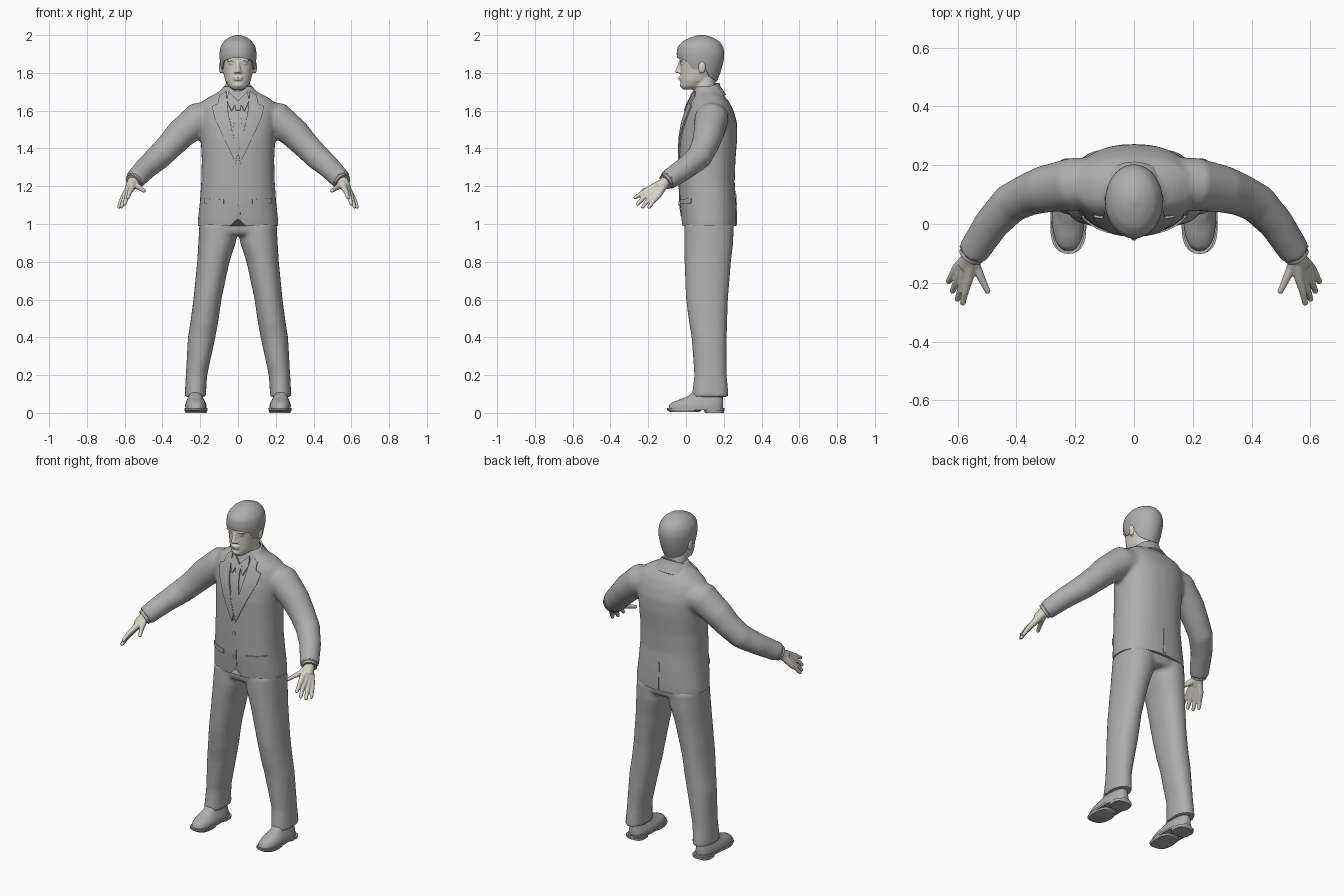
import bpy, bmesh, math
from mathutils import Vector, Matrix
from mathutils.bvhtree import BVHTree

if "Cube" in bpy.data.objects:
    bpy.data.objects.remove(bpy.data.objects["Cube"])


def material(name, rgb):
    m = bpy.data.materials.new(name)
    m.use_nodes = True
    m.diffuse_color = (*rgb, 1)
    m.node_tree.nodes["Principled BSDF"].inputs["Base Color"].default_value = (*rgb, 1)
    return m


GREY = material("suit grey", (0.42, 0.42, 0.42))
SKIN = material("pale skin", (0.66, 0.64, 0.57))


def add_object(name, bm, mat):
    bmesh.ops.recalc_face_normals(bm, faces=list(bm.faces))
    me = bpy.data.meshes.new(name)
    bm.to_mesh(me)
    bm.free()
    ob = bpy.data.objects.new(name, me)
    bpy.context.collection.objects.link(ob)
    me.materials.append(mat)
    return ob


def evaluated_mesh(ob):
    deps = bpy.context.evaluated_depsgraph_get()
    return bpy.data.meshes.new_from_object(ob.evaluated_get(deps))


def finish(ob, angle=40):
    # apply the modifiers, then smooth
    ob.data = evaluated_mesh(ob)
    ob.modifiers.clear()
    bpy.ops.object.select_all(action='DESELECT')
    ob.select_set(True)
    bpy.context.view_layer.objects.active = ob
    bpy.ops.object.shade_smooth_by_angle(angle=math.radians(angle))


def blend(ob, voxel, rounds):
    # fuse overlapping volumes into one soft skin; keep the plain lofts if that yields nothing
    m = ob.modifiers.new("fuse", 'REMESH')
    m.mode, m.voxel_size = 'VOXEL', voxel
    if len(evaluated_mesh(ob).polygons):
        s = ob.modifiers.new("soften", 'SMOOTH')
        s.factor, s.iterations = 0.5, rounds
    else:
        ob.modifiers.clear()


def loft(bm, rings, n=32, p=2.0, caps=True):
    # each ring is centre, half-axis U, half-axis V
    rows = []
    for c, u, v in rings:
        row = []
        for i in range(n):
            a = math.tau * i / n
            k = [math.copysign(abs(t) ** (2 / p), t) for t in (math.cos(a), math.sin(a))]
            row.append(bm.verts.new(Vector(c) + Vector(u) * k[0] + Vector(v) * k[1]))
        rows.append(row)
    for lo, hi in zip(rows, rows[1:]):
        for i in range(n):
            j = (i + 1) % n
            bm.faces.new((lo[i], lo[j], hi[j], hi[i]))
    if caps:
        bm.faces.new(rows[0][::-1])
        bm.faces.new(rows[-1])


def slab(z, x0, x1, y0, y1):
    return (((x0 + x1) / 2, (y0 + y1) / 2, z), ((x1 - x0) / 2, 0, 0), (0, (y1 - y0) / 2, 0))


def stack(bm, rows, s=1, **kw):
    loft(bm, [slab(z, s * a, s * b, c, d) for z, a, b, c, d in rows], **kw)


def column(bm, rows, **kw):
    stack(bm, [(z, -h, h, c, d) for z, h, c, d in rows], **kw)


def tube(bm, path, s=1, n=20):
    pts = [Vector((s * x, y, z)) for x, y, z, r in path]
    rings = []
    for i, c in enumerate(pts):
        d = (pts[min(i + 1, len(pts) - 1)] - pts[max(i - 1, 0)]).normalized()
        u = d.cross(Vector((0, 1, 0.3))).normalized()
        r = path[i][3]
        rings.append((c, u * r, d.cross(u) * r))
    loft(bm, rings, n)


def ball(bm, c, size):
    bmesh.ops.create_uvsphere(bm, u_segments=20, v_segments=12, radius=1,
                              matrix=Matrix.Translation(c) @ Matrix.Diagonal((*size, 1)))


# jacket: body and sleeves fused together
bm = bmesh.new()
column(bm, [(0.94, .215, -.015, .265), (1.02, .213, -.025, .268), (1.12, .202, -.034, .265),
            (1.22, .195, -.036, .258), (1.34, .192, -.036, .262), (1.46, .198, -.033, .272),
            (1.54, .205, -.02, .27), (1.60, .21, 0, .252), (1.645, .195, .018, .23),
            (1.675, .15, .032, .205), (1.70, .10, .04, .18), (1.73, .075, .045, .165)], p=2.35)
sleeve = [(.12, .14, 1.565, .088), (.21, .135, 1.555, .09), (.305, .118, 1.475, .08),
          (.36, .1, 1.415, .072), (.42, .07, 1.355, .068), (.485, 0, 1.298, .06),
          (.55, -.1, 1.23, .053)]
for s in (1, -1):
    tube(bm, sleeve, s, 28)
jacket = add_object("jacket", bm, GREY)
blend(jacket, 0.011, 5)

# straight hem, with the fronts rising to a small notch
bm = bmesh.new()
bm.from_mesh(evaluated_mesh(jacket))
jacket.modifiers.clear()
bmesh.ops.bisect_plane(bm, geom=bm.verts[:] + bm.edges[:] + bm.faces[:], plane_co=(0, 0, .99),
                       plane_no=(0, 0, -1), clear_outer=True)
bmesh.ops.holes_fill(bm, edges=[e for e in bm.edges if e.is_boundary], sides=0)
for v in bm.verts:
    if v.co.z < 1.08 and v.co.y < .06:
        v.co.z += max(0, .04 - abs(v.co.x)) * (1.08 - v.co.z) / .09
surface = BVHTree.FromBMesh(bm)
bm.to_mesh(jacket.data)
bm.free()
finish(jacket)


def on_jacket(x, z, facing=-1):
    hit = surface.ray_cast(Vector((x, facing, z)), Vector((0, -facing, 0)))[0]
    return hit or surface.find_nearest(Vector((x, 0, z)))[0]


def plate(name, outline, thick, sides=(1, -1), lift=0.0, facing=-1):
    # flat outline in x and z laid onto the jacket
    bm = bmesh.new()
    for s in sides:
        bm.faces.new([bm.verts.new((s * x, 0, z)) for x, z in outline])
    bmesh.ops.triangulate(bm, faces=list(bm.faces))
    bmesh.ops.subdivide_edges(bm, edges=list(bm.edges), cuts=7, use_grid_fill=True)
    for v in bm.verts:
        v.co = on_jacket(v.co.x, v.co.z, facing) + Vector((0, facing * lift, 0))
    ob = add_object(name, bm, GREY)
    m = ob.modifiers.new("thickness", 'SOLIDIFY')
    m.thickness, m.offset = thick, 0
    finish(ob)


# lapels, shirt collar points, tie, pockets, front edge and back vent
plate("lapels", [(.062, 1.70), (.098, 1.675), (.105, 1.635), (.135, 1.62), (.122, 1.56),
                 (.012, 1.32), (.002, 1.37), (.05, 1.58)], 0.016)
plate("shirt_collar_points", [(.004, 1.655), (.05, 1.70), (.058, 1.65), (.034, 1.595)], 0.014, lift=0.004)
plate("tie", [(-.012, 1.60), (.012, 1.60), (.03, 1.45), (0, 1.36), (-.03, 1.45)], 0.012, (1,))
plate("tie_knot", [(-.022, 1.65), (.022, 1.65), (.012, 1.60), (-.012, 1.60)], 0.018, (1,), 0.003)
plate("pocket_flaps", [(.075, 1.13), (.175, 1.135), (.175, 1.11), (.075, 1.105)], 0.012)
plate("front_edge", [(0, 1.335), (.012, 1.32), (.012, 1.05), (0, 1.04)], 0.007, (1,))
plate("back_vent", [(-.006, 1.16), (.006, 1.16), (.016, 1.0), (-.006, 1.0)], 0.008, (1,), facing=1)

bm = bmesh.new()
for z in (1.25, 1.11):
    bmesh.ops.create_cone(bm, cap_ends=True, segments=16, radius1=.011, radius2=.011, depth=.014,
                          matrix=Matrix.Translation(on_jacket(.001, z)) @ Matrix.Rotation(math.pi / 2, 4, 'X'))
finish(add_object("buttons", bm, GREY))

# collars around the neck, higher at the back
for name, low, high, back_only in (("jacket_collar", .12, .084, True), ("shirt_collar", .09, .07, False)):
    bm = bmesh.new()
    loft(bm, [((0, .11, 1.655), (low, 0, 0), (0, low * .85, .03)),
              ((0, .105, 1.705), (high, 0, 0), (0, high * .9, .028)),
              ((0, .105, 1.72), (high * .93, 0, 0), (0, high * .85, .028))], 36, caps=False)
    if back_only:
        bmesh.ops.delete(bm, context='FACES',
                         geom=[f for f in bm.faces if f.calc_center_median().y < .08])
    ob = add_object(name, bm, GREY)
    ob.modifiers.new("thickness", 'SOLIDIFY').thickness = 0.01
    finish(ob)

# trousers: hips and two legs fused
bm = bmesh.new()
column(bm, [(1.06, .19, 0, .245), (1.0, .203, -.01, .252), (.96, .2, -.006, .25), (.94, .17, .01, .235)], p=2.3)
for s in (1, -1):
    stack(bm, [(1.0, .0, .205, -.008, .253), (.9, .012, .21, -.01, .25), (.8, .045, .216, -.008, .238),
               (.6, .088, .236, 0, .222), (.48, .105, .252, .016, .218), (.4, .12, .265, .03, .216),
               (.2, .163, .276, .044, .216), (.13, .168, .28, .036, .222), (.085, .168, .283, .03, .226)],
          s, p=2.2)
trousers = add_object("trousers", bm, GREY)
blend(trousers, 0.011, 4)
finish(trousers)

# shoes: upper, sole and heel
uppers, soles = bmesh.new(), bmesh.new()
for s in (1, -1):
    stack(uppers, [(.02, .168, .278, -.092, .195), (.04, .167, .28, -.09, .197), (.055, .172, .276, -.075, .197),
                   (.07, .18, .27, -.035, .196), (.085, .186, .264, .005, .195), (.12, .19, .262, .05, .19)],
          s, p=2.5)
    stack(soles, [(.014, .162, .284, -.1, .203), (.026, .162, .284, -.102, .204)], s, p=2.5)
    stack(soles, [(.004, .166, .28, -.085, .07), (.016, .162, .284, -.1, .085)], s, p=2.5)
    stack(soles, [(0, .168, .278, .1, .2), (.016, .166, .28, .095, .203)], s, p=3)
finish(add_object("shoe_uppers", uppers, GREY), 60)
finish(add_object("shoe_soles", soles, GREY))

# shirt cuffs and hands
cuffs, hands = bmesh.new(), bmesh.new()
fingers = [((.562, -.185, 1.19), (.575, -.232, 1.165), (.582, -.268, 1.14)),
           ((.578, -.18, 1.17), (.59, -.225, 1.14), (.6, -.255, 1.107)),
           ((.592, -.167, 1.155), (.606, -.203, 1.122), (.617, -.228, 1.092)),
           ((.602, -.15, 1.148), (.619, -.176, 1.118), (.63, -.195, 1.09)),
           ((.535, -.15, 1.2), (.515, -.193, 1.188), (.498, -.228, 1.176))]
for s in (1, -1):
    tube(cuffs, [(.53, -.07, 1.25, .042), (.556, -.11, 1.222, .043)], s)
    tube(hands, [(.53, -.07, 1.25, .034), (.556, -.112, 1.22, .031), (.574, -.145, 1.19, .026)], s)
    for path in fingers:
        radii = (.026, .017, .0125, .01)
        tube(hands, [(*p, r) for p, r in zip(((.555, -.11, 1.222),) + path, radii)], s, 12)
        x, y, z = path[-1]
        ball(hands, (s * x, y, z), (.01, .01, .01))
finish(add_object("shirt_cuffs", cuffs, GREY))
hand_pair = add_object("hands", hands, SKIN)
blend(hand_pair, 0.004, 3)
finish(hand_pair, 80)

# head: neck, skull, face features and ears fused
bm = bmesh.new()
column(bm, [(1.62, .07, .05, .165), (1.70, .066, .04, .16), (1.80, .064, .04, .155)])
column(bm, [(1.712, .028, -.018, .05), (1.728, .05, -.026, .09), (1.76, .068, -.028, .13),
            (1.80, .078, -.03, .165), (1.84, .085, -.031, .182), (1.88, .088, -.036, .19),
            (1.92, .086, -.032, .188), (1.96, .066, 0, .16), (1.98, .04, .04, .12)], p=2.2)
loft(bm, [((0, -.026, 1.86), (.009, 0, 0), (0, .012, 0)), ((0, -.037, 1.825), (.012, 0, 0), (0, .014, 0)),
          ((0, -.04, 1.80), (.017, 0, 0), (0, .014, 0))], 16)
for c, size in (((0, -.046, 1.808), (.011, .013, .01)), ((0, -.03, 1.776), (.026, .011, .006)),
                ((0, -.029, 1.765), (.022, .011, .006)), ((0, -.018, 1.735), (.024, .015, .015))):
    ball(bm, c, size)
for s in (1, -1):
    ball(bm, (s * .036, -.024, 1.866), (.026, .012, .006))
    ball(bm, (s * .035, -.018, 1.85), (.015, .012, .006))
    ball(bm, (s * .013, -.036, 1.804), (.008, .012, .007))
    ball(bm, (s * .09, .085, 1.83), (.011, .02, .034))
head = add_object("head", bm, SKIN)
blend(head, 0.005, 3)
finish(head, 80)

# hair: cap that follows the hairline from fringe to nape
shape = [(1.74, .062, .03, .158), (1.80, .086, -.03, .182), (1.86, .096, -.045, .199),
         (1.90, .099, -.05, .204), (1.94, .092, -.044, .197), (1.97, .073, -.014, .174),
         (1.99, .045, .03, .135), (2.0, .012, .07, .1)]
line = [(-1, 1.75), (-.45, 1.775), (-.1, 1.855), (.1, 1.815), (.4, 1.815), (.6, 1.862), (1, 1.878)]


def along(table, t):
    for a, b in zip(table, table[1:]):
        if t <= b[0]:
            k = (t - a[0]) / (b[0] - a[0])
            return [p + (q - p) * k for p, q in zip(a[1:], b[1:])]
    return table[-1][1:]


bm = bmesh.new()
N, ROWS = 64, 22
grid = []
for i in range(N):
    a = math.tau * i / N
    low = along(line, -math.sin(a))[0]
    strand = []
    for j in range(ROWS):
        z = low + (2.0 - low) * math.sin(math.pi / 2 * j / (ROWS - 1))
        h, yf, yb = along(shape, z)
        strand.append(bm.verts.new((h * math.cos(a), (yf + yb) / 2 + (yb - yf) / 2 * math.sin(a), z)))
    grid.append(strand)
for i in range(N):
    for j in range(ROWS - 1):
        l, r = grid[i], grid[(i + 1) % N]
        bm.faces.new((l[j], r[j], r[j + 1], l[j + 1]))
bm.faces.new([c[-1] for c in grid])
hair = add_object("hair", bm, GREY)
hair.modifiers.new("soften", 'SMOOTH').iterations = 2
hair.modifiers.new("thickness", 'SOLIDIFY').thickness = 0.014
finish(hair, 50)
